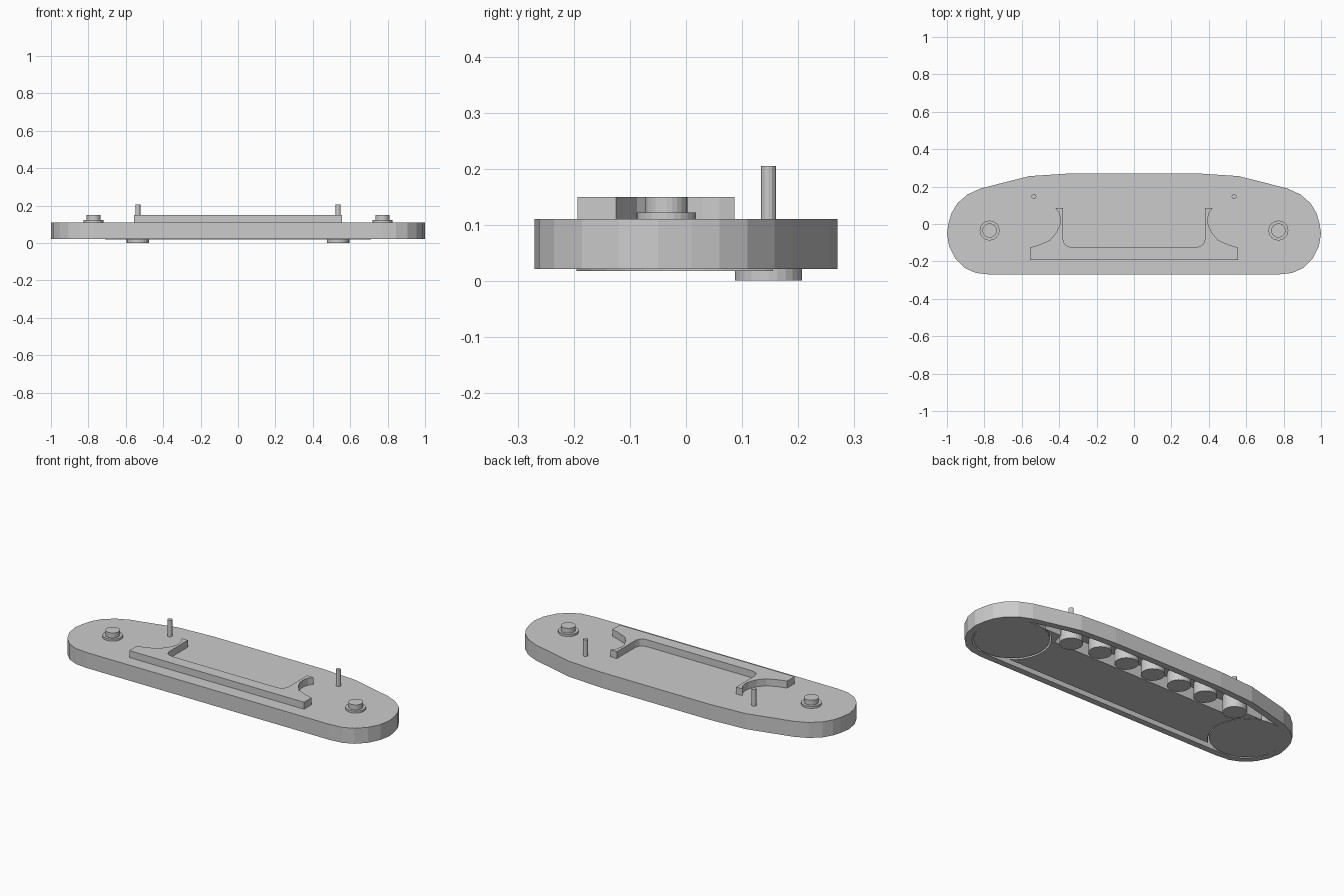
import bpy, bmesh, math

if "Cube" in bpy.data.objects:
    bpy.data.objects.remove(bpy.data.objects["Cube"])


def prism(name, pts, z0, z1, rim=0, floor=0):
    """Extruded outline; rim > 0 hollows the underside up to the floor height."""
    bm = bmesh.new()
    f = bm.faces.new([bm.verts.new((x, y, z0)) for x, y in pts])
    f.normal_update()
    if f.normal.z > 0:
        f.normal_flip()
    ext = bmesh.ops.extrude_face_region(bm, geom=[f], use_keep_orig=True)
    top = [v for v in ext["geom"] if isinstance(v, bmesh.types.BMVert)]
    bmesh.ops.translate(bm, verts=top, vec=(0, 0, z1 - z0))
    bmesh.ops.recalc_face_normals(bm, faces=bm.faces)
    if rim:
        bm.normal_update()
        under = min(bm.faces, key=lambda q: q.calc_center_median().z)
        # keep the rim ring flat, then push the inner face upward
        bmesh.ops.inset_region(bm, faces=[under], thickness=rim, use_even_offset=True)
        inner = bmesh.ops.extrude_face_region(bm, geom=[under])
        vs = [v for v in inner["geom"] if isinstance(v, bmesh.types.BMVert)]
        bmesh.ops.translate(bm, verts=vs, vec=(0, 0, floor - z0))
        if under.is_valid:
            bm.faces.remove(under)
        bmesh.ops.recalc_face_normals(bm, faces=bm.faces)
    me = bpy.data.meshes.new(name)
    bm.to_mesh(me)
    bm.free()
    ob = bpy.data.objects.new(name, me)
    bpy.context.collection.objects.link(ob)
    return ob


def arc(cx, cy, r, a0, a1, n):
    return [(cx + r * math.cos(math.radians(a0 + (a1 - a0) * i / n)),
             cy + r * math.sin(math.radians(a0 + (a1 - a0) * i / n))) for i in range(n + 1)]


def disc(name, x, y, r, z0, z1, n=24):
    return prism(name, arc(x, y, r, 0, 360, n)[:-1], z0, z1)


def mirrored(half):
    return half + [(-x, y) for x, y in reversed(half)]


WX, WY = 0.772, -0.035   # end wheel centre
RX, RY = 0.535, 0.147    # end roller centre

# track body with hollow underside
half = [(0.77, -0.27), (0.845, -0.262), (0.905, -0.235), (0.955, -0.185), (0.988, -0.12),
        (1.0, -0.05), (0.99, 0.01), (0.975, 0.06), (0.945, 0.11), (0.89, 0.158),
        (0.82, 0.19), (0.56, 0.256), (0.345, 0.27)]
prism("track_body", mirrored(half), 0.021, 0.11, rim=0.036, floor=0.09)

# inner panel, hollowed around the end wheels and stepped below the rollers
wheel_edge = arc(WX, WY, 0.2, 233, 108, 12)
panel = [p for p in wheel_edge if p[0] < 0.71 and p[1] > -0.19]
panel = [(0.65, -0.195)] + panel + [(0.71, 0.155), (0.61, 0.155), (0.59, 0.085)]
prism("inner_panel", mirrored(panel), 0.018, 0.095)

# raised bracket on the upper side
bracket = [(0.555, -0.193), (0.555, -0.125), (0.51, -0.112), (0.45, -0.087), (0.415, -0.045),
           (0.396, 0.0), (0.394, 0.03), (0.402, 0.06), (0.42, 0.086), (0.379, 0.086),
           (0.379, -0.085), (0.37, -0.108), (0.353, -0.12), (0.33, -0.124)]
prism("bracket", mirrored(bracket), 0.105, 0.15)

for side, s in (("left", -1), ("right", 1)):
    # end wheels and their hubs
    disc(side + "_end_wheel", s * WX, WY, 0.192, 0.021, 0.095, 32)
    disc(side + "_hub_collar", s * WX, WY, 0.053, 0.105, 0.122)
    disc(side + "_hub_cap", s * WX, WY, 0.038, 0.115, 0.15)
    # end rollers and axle pins
    disc(side + "_end_roller", s * RX, RY, 0.06, 0.001, 0.095)
    disc(side + "_axle_pin", s * RX, RY, 0.013, 0.09, 0.205, 12)

# small rollers between
for i in range(-2, 3):
    disc("small_roller", i * 0.172, RY, 0.06, 0.021, 0.095)
